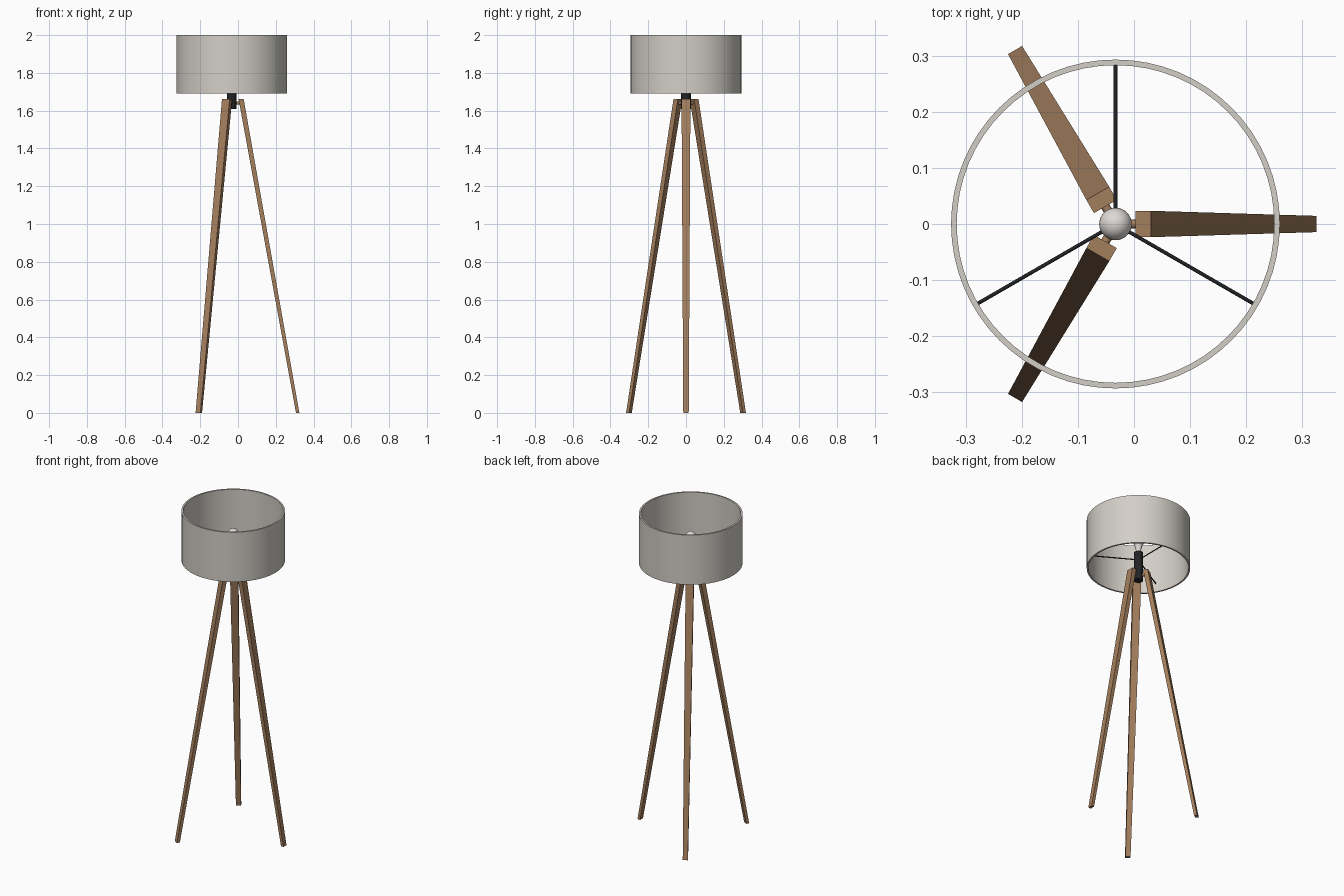
import bpy, bmesh, math
from mathutils import Vector, Matrix

if "Cube" in bpy.data.objects:
    bpy.data.objects.remove(bpy.data.objects["Cube"])

AXIS = Vector((-0.033, 0, 0))  # vertical axis of the lamp


def material(name, rgb):
    m = bpy.data.materials.new(name)
    m.diffuse_color = (*rgb, 1)
    m.use_nodes = True
    m.node_tree.nodes["Principled BSDF"].inputs["Base Color"].default_value = m.diffuse_color
    return m


FABRIC = material("pale_grey_fabric", (0.65, 0.62, 0.57))
WOOD = material("brown_wood", (0.37, 0.21, 0.11))
METAL = material("black_metal", (0.015, 0.016, 0.018))
GLASS = material("white_glass", (0.72, 0.69, 0.67))


def finish(name, bm, mat, angle=0.0, smooth=False):
    """Turn a bmesh into an object, rotated about the lamp axis."""
    bmesh.ops.recalc_face_normals(bm, faces=bm.faces)
    me = bpy.data.meshes.new(name)
    bm.to_mesh(me)
    bm.free()
    me.materials.append(mat)
    ob = bpy.data.objects.new(name, me)
    bpy.context.collection.objects.link(ob)
    ob.location = AXIS
    ob.rotation_euler.z = math.radians(angle)
    if smooth:
        bpy.ops.object.select_all(action='DESELECT')
        ob.select_set(True)
        bpy.context.view_layer.objects.active = ob
        bpy.ops.object.shade_smooth_by_angle(angle=math.radians(35))
    return ob


def lathe(name, profile, mat, steps, closed=False):
    """Spin an (r, z) profile around the lamp axis."""
    bm = bmesh.new()
    vs = [bm.verts.new((r, 0, z)) for r, z in profile]
    es = [bm.edges.new(p) for p in zip(vs, vs[1:])]
    if closed:
        es.append(bm.edges.new((vs[-1], vs[0])))
    bmesh.ops.spin(bm, geom=vs + es, cent=(0, 0, 0), axis=(0, 0, 1),
                   angle=math.tau, steps=steps)
    bmesh.ops.remove_doubles(bm, verts=bm.verts, dist=1e-5)
    return finish(name, bm, mat, smooth=True)


def rod(name, r0, r1, z, radius, mat, angle, segments=12):
    """Horizontal rod running outward from the axis."""
    bm = bmesh.new()
    mtx = Matrix.Translation(((r0 + r1) / 2, 0, z)) @ Matrix.Rotation(math.pi / 2, 4, 'Y')
    bmesh.ops.create_cone(bm, cap_ends=True, segments=segments, radius1=radius,
                          radius2=radius, depth=r1 - r0, matrix=mtx)
    return finish(name, bm, mat, angle, smooth=True)


def leg(name, angle):
    """Tapered splayed plank with level ends."""
    bm = bmesh.new()
    bmesh.ops.create_cube(bm, size=2)
    for v in bm.verts:
        top, outer = v.co.z > 0, v.co.x > 0
        x = (0.063 if outer else 0.036) if top else (0.358 if outer else 0.340)
        v.co = (x, v.co.y * (0.0235 if top else 0.0145), 1.662 if top else 0)
    return finish(name, bm, WOOD, angle)


# Drum shade, an open tube with a thin wall
lathe("drum_shade", [(0.293, 1.69), (0.293, 2.0), (0.283, 2.0), (0.283, 1.69)],
      FABRIC, 64, closed=True)

# Central hub and lamp socket
lathe("hub", [(0, 1.61), (0.026, 1.61), (0.026, 1.79), (0, 1.79)], METAL, 32)

# Bulb: tapered neck flowing into a globe
globe_r, globe_z = 0.029, 1.858
bulb = [(0, 1.788), (0.013, 1.788), (0.014, 1.805)]
bulb += [(globe_r * math.cos(a), globe_z + globe_r * math.sin(a))
         for a in (math.radians(-40 + 13 * i) for i in range(10))]
bulb.append((0, globe_z + globe_r))
lathe("bulb", bulb, GLASS, 32)

# Legs with their pegs, and shade spokes between them
for i in range(3):
    leg(f"leg_{i + 1}", 120 * i)
    rod(f"leg_peg_{i + 1}", 0.015, 0.045, 1.64, 0.008, WOOD, 120 * i)
    rod(f"shade_spoke_{i + 1}", 0.015, 0.285, 1.745, 0.0033, METAL, 90 + 120 * i)
